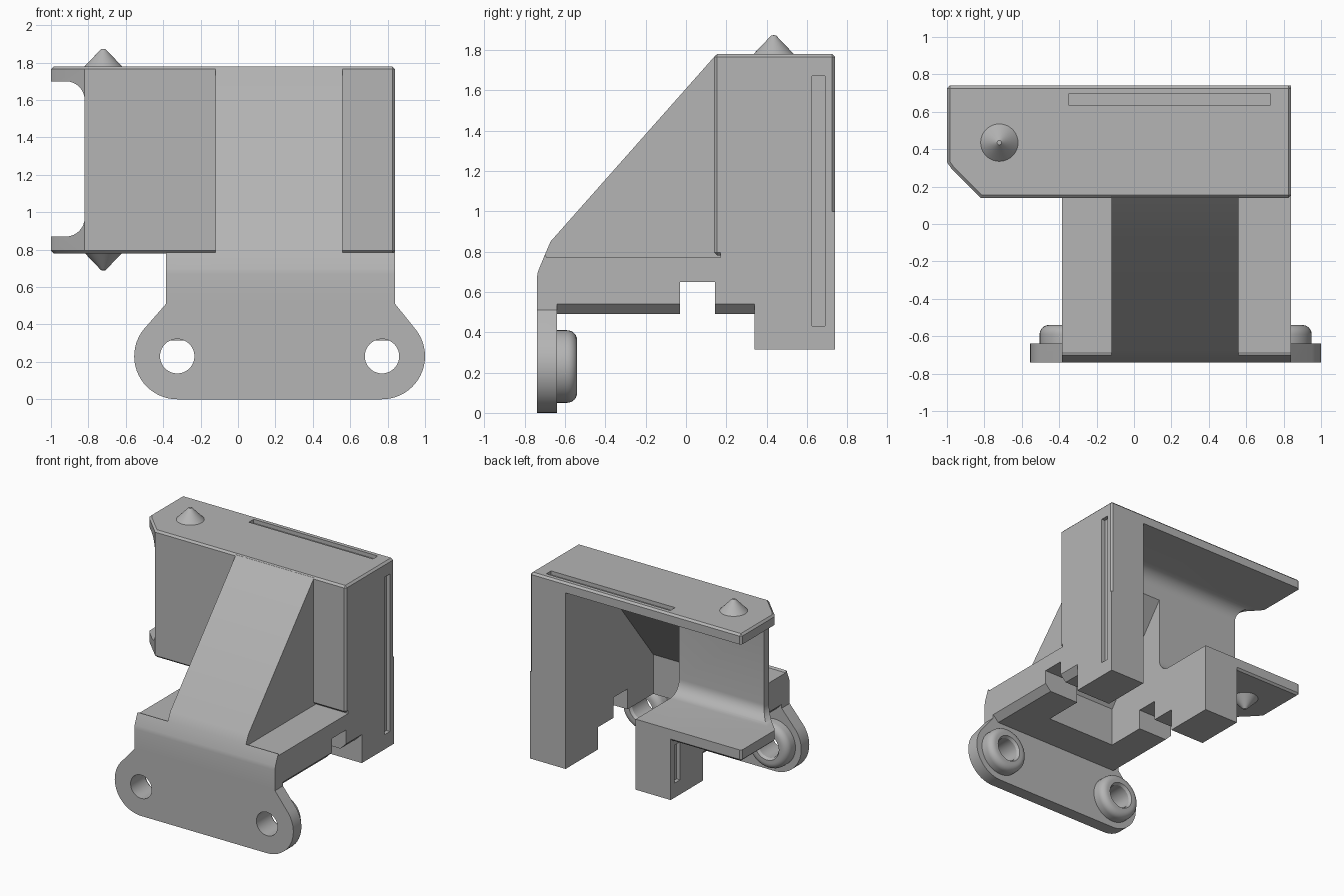
import bpy, bmesh
from math import sin, cos, pi, radians
from mathutils import Matrix

if "Cube" in bpy.data.objects:
    bpy.data.objects.remove(bpy.data.objects["Cube"], do_unlink=True)

grey = bpy.data.materials.new("plain grey")
grey.use_nodes = True
colour = (0.46, 0.46, 0.46, 1)
grey.diffuse_color = colour
grey.node_tree.nodes["Principled BSDF"].inputs["Base Color"].default_value = colour

X0, X1 = -0.385, 0.84          # body width
HOLES = (-0.325, 0.77)         # mounting hole centres
HZ = 0.23


def finish(name, bm):
    bmesh.ops.recalc_face_normals(bm, faces=bm.faces)
    me = bpy.data.meshes.new(name)
    bm.to_mesh(me)
    bm.free()
    me.materials.append(grey)
    ob = bpy.data.objects.new(name, me)
    bpy.context.collection.objects.link(ob)
    return ob


def prism(name, pts, axis, a, b):
    """Extrude a 2D outline along the given axis from a to b."""
    place = {"x": lambda p: (a, p[0], p[1]),
             "y": lambda p: (p[0], a, p[1]),
             "z": lambda p: (p[0], p[1], a)}[axis]
    step = [b - a if c == axis else 0 for c in "xyz"]
    bm = bmesh.new()
    face = bm.faces.new([bm.verts.new(place(p)) for p in pts])
    out = bmesh.ops.extrude_face_region(bm, geom=[face])
    verts = [v for v in out["geom"] if isinstance(v, bmesh.types.BMVert)]
    bmesh.ops.translate(bm, verts=verts, vec=step)
    return finish(name, bm)


def box(name, x, y, z):
    return prism(name, [(x[0], y[0]), (x[1], y[0]), (x[1], y[1]), (x[0], y[1])], "z", *z)


def arc(cx, cy, r, start, end, n=8):
    return [(cx + r * cos(radians(start + (end - start) * i / n)),
             cy + r * sin(radians(start + (end - start) * i / n))) for i in range(n + 1)]


def lathe(name, profile, matrix, closed=False):
    """Turn (radius, height) points around z, then place the result."""
    bm = bmesh.new()
    vs = [bm.verts.new((r, 0, h)) for r, h in profile]
    edges = [bm.edges.new(p) for p in zip(vs, vs[1:] + vs[:1] if closed else vs[1:])]
    bmesh.ops.spin(bm, geom=vs + edges, cent=(0, 0, 0), axis=(0, 0, 1),
                   angle=2 * pi, steps=40, use_merge=True)
    bmesh.ops.remove_doubles(bm, verts=bm.verts, dist=1e-5)
    bmesh.ops.transform(bm, matrix=matrix, verts=bm.verts)
    return finish(name, bm)


def apply_all(ob):
    bpy.context.view_layer.objects.active = ob
    for m in list(ob.modifiers):
        bpy.ops.object.modifier_apply(modifier=m.name)


def combine(ob, others, operation):
    for other in others:
        mod = ob.modifiers.new("join", "BOOLEAN")
        mod.operation, mod.object, mod.solver = operation, other, "EXACT"
        apply_all(ob)
        bpy.data.objects.remove(other, do_unlink=True)


def smooth(ob):
    bpy.ops.object.select_all(action="DESELECT")
    ob.select_set(True)
    bpy.context.view_layer.objects.active = ob
    bpy.ops.object.shade_smooth_by_angle(angle=radians(32))


# Rear housing with a clipped corner
bracket = prism("bracket_body", [(-1, 0.74), (-1, 0.33), (-0.975, 0.295), (-0.82, 0.14),
                                 (X1, 0.14), (X1, 0.74)], "z", 0.78, 1.78)
bev = bracket.modifiers.new("edge", "BEVEL")
bev.width, bev.limit_method = 0.015, "ANGLE"
bev.angle_limit = radians(50)
apply_all(bracket)

# Lower body with rear legs and side notches
front_curve = [(-0.74, 0.67), (-0.735, 0.70), (-0.70, 0.785)]
lower = prism("lower_body", [(-0.74, 0.49)] + front_curve + [
    (-0.69, 0.77), (0.17, 0.77), (0.17, 1.0), (0.74, 1.0), (0.74, 0.315), (0.34, 0.315),
    (0.34, 0.49), (0.145, 0.49), (0.145, 0.65), (-0.03, 0.65), (-0.03, 0.49)], "x", X0, X1)

# Sloping rib
rib = prism("rib", [(-0.715, 0.7), (-0.70, 0.785), (-0.672, 0.85), (0.145, 1.772),
                    (0.3, 1.772), (0.3, 0.7)], "x", -0.12, 0.56)
combine(bracket, [lower, rib], "UNION")

# Mounting plate with two round ears
ears = (arc(HOLES[1], HZ, HZ, -90, 38, 20) + [(X1, 0.51), (X0, 0.51)]
        + arc(HOLES[0], HZ, HZ, 142, 270, 20))
plate = prism("mounting_plate", ears, "y", -0.74, -0.64)
combine(bracket, [plate], "UNION")

# Hollow inside the rib and between the legs
fillet_top = arc(0.31, 1.59, 0.11, 90, 180)
hollow = prism("hollow", [(0.9, 0.2), (0.9, 1.70)] + fillet_top
               + [(0.2, 1.50), (-0.35, 0.80), (-0.35, 0.2)], "x", -0.08, 0.53)
# Open rear bay behind the thin wall
bay = prism("bay", [(0.9, 0.87), (0.9, 1.70)] + fillet_top
            + arc(0.31, 0.98, 0.11, 180, 270), "x", -1.2, -0.05)
# Rounded opening at the free end of the wall
end_gap = prism("end_gap", [(-1.2, 0.87), (-1.2, 1.70)] + arc(-0.92, 1.60, 0.10, 90, 0)
                + arc(-0.92, 0.97, 0.10, 0, -90), "y", 0.05, 0.4)
cutters = [hollow, bay, end_gap]

# Chamfers under the lower side edges
for x, s in ((X0, 1), (X1, -1)):
    cutters.append(prism("chamfer", [(x - s * 0.05, 0.59), (x + s * 0.05, 0.49),
                                     (x + s * 0.05, 0.4), (x - s * 0.05, 0.4)],
                         "y", -0.64, 0.34))

# Shallow grooves on the top and the two sides
cutters += [box("groove", (-0.35, 0.73), (0.635, 0.695), (1.75, 1.9)),
            box("groove", (X1 - 0.03, 1), (0.625, 0.69), (0.43, 1.67)),
            box("groove", (-0.5, X0 + 0.03), (0.625, 0.69), (0.43, 0.73))]

# Mounting holes
for x in HOLES:
    cutters.append(prism("hole", arc(x, HZ, 0.092, 0, 351, 39), "y", -0.9, -0.5))
combine(bracket, cutters, "DIFFERENCE")
smooth(bracket)

# Rounded bosses behind the holes
ring = [(0.092, -0.002), (0.092, 0.08), (0.105, 0.1)] + arc(0.13, 0.05, 0.05, 90, 0, 6) + [(0.18, -0.002)]
for side, x in zip(("right", "left"), HOLES):
    place = Matrix.Translation((x, -0.64, HZ)) @ Matrix.Rotation(-pi / 2, 4, "X")
    smooth(lathe(side + "_boss", ring, place, closed=True))

# Locating cones above and below the free end
for name, z, turn in (("upper_cone", 1.78, 0), ("lower_cone", 0.782, pi)):
    place = Matrix.Translation((-0.72, 0.435, z)) @ Matrix.Rotation(turn, 4, "X")
    smooth(lathe(name, [(0, -0.01), (0.1, -0.01), (0.1, 0), (0.012, 0.092), (0, 0.094)], place))
